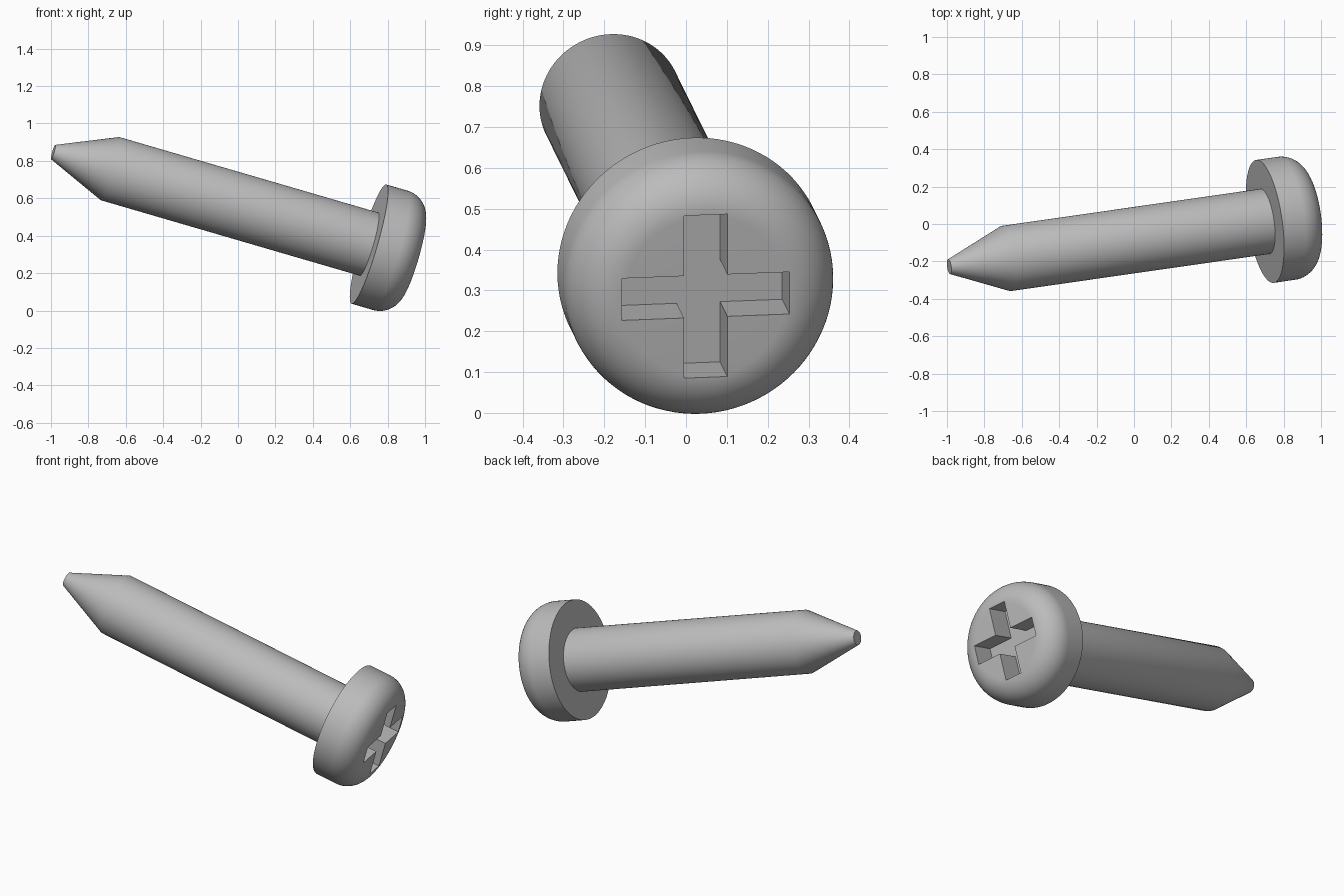
import bpy, bmesh, math
from mathutils import Vector, Matrix

cube = bpy.data.objects.get("Cube")
if cube:
    bpy.data.objects.remove(cube, do_unlink=True)

# Placement: local z runs along the screw, from the head's underside outward
origin = Vector((0.70, 0.014, 0.355))
axis = Vector((0.951, 0.1364, -0.2772)).normalized()
up = Vector((-axis.z, 0, axis.x)).normalized()
side = up.cross(axis)
frame = Matrix((side, up, axis)).transposed().to_4x4()
frame.translation = origin

steel = bpy.data.materials.new("grey steel")
steel.use_nodes = True
grey = (0.5, 0.5, 0.5, 1)
steel.diffuse_color = grey
steel.node_tree.nodes["Principled BSDF"].inputs["Base Color"].default_value = grey


def make_object(name, bm):
    bmesh.ops.recalc_face_normals(bm, faces=bm.faces)
    mesh = bpy.data.meshes.new(name)
    bm.to_mesh(mesh)
    bm.free()
    mesh.materials.append(steel)
    obj = bpy.data.objects.new(name, mesh)
    bpy.context.collection.objects.link(obj)
    obj.matrix_world = frame
    return obj


def lathe(name, profile, sides=96):
    """Closed turned solid from (radius, height) pairs."""
    bm = bmesh.new()
    rings = [[bm.verts.new((r * math.cos(a), r * math.sin(a), h))
              for a in (math.tau * i / sides for i in range(sides))]
             for r, h in profile]
    for low, high in zip(rings, rings[1:]):
        for i in range(sides):
            j = (i + 1) % sides
            bm.faces.new((low[i], low[j], high[j], high[i]))
    bm.faces.new(rings[0])
    bm.faces.new(rings[-1])
    return make_object(name, bm)


def select_only(obj):
    bpy.ops.object.select_all(action="DESELECT")
    obj.select_set(True)
    bpy.context.view_layer.objects.active = obj


# Shank with a blunt conical tip, its root set into the head
shank = lathe("shank", [(0.04, -1.775), (0.176, -1.455), (0.176, 0.04)])

# Pan head: straight rim, rounded shoulder, flat top
rim_radius, rim_height, shoulder = 0.332, 0.12, 0.13
profile = [(rim_radius, 0)]
for i in range(17):
    a = math.pi / 2 * i / 16
    profile.append((rim_radius - shoulder * (1 - math.cos(a)),
                    rim_height + shoulder * math.sin(a)))
head = lathe("head", profile)

# Cross recess cut into the head
long, half = 0.207, 0.0535
bm = bmesh.new()
corner = [Vector((long, -half, rim_height)), Vector((long, half, rim_height)),
          Vector((half, half, rim_height))]
outline = [bm.verts.new(Matrix.Rotation(math.pi / 2 * k, 3, "Z") @ p)
           for k in range(4) for p in corner]
floor = bm.faces.new(outline)
walls = bmesh.ops.extrude_face_region(bm, geom=[floor], use_keep_orig=True)
bmesh.ops.translate(bm, vec=(0, 0, 0.3),
                    verts=[v for v in walls["geom"] if isinstance(v, bmesh.types.BMVert)])
cutter = make_object("recess_cutter", bm)
cutter.hide_render = True

cut = head.modifiers.new("recess", "BOOLEAN")
cut.operation = "DIFFERENCE"
cut.solver = "EXACT"
cut.object = cutter
select_only(head)
bpy.ops.object.modifier_apply(modifier=cut.name)
bpy.data.objects.remove(cutter, do_unlink=True)

for part in (shank, head):
    select_only(part)
    bpy.ops.object.shade_smooth_by_angle(angle=math.radians(25))
